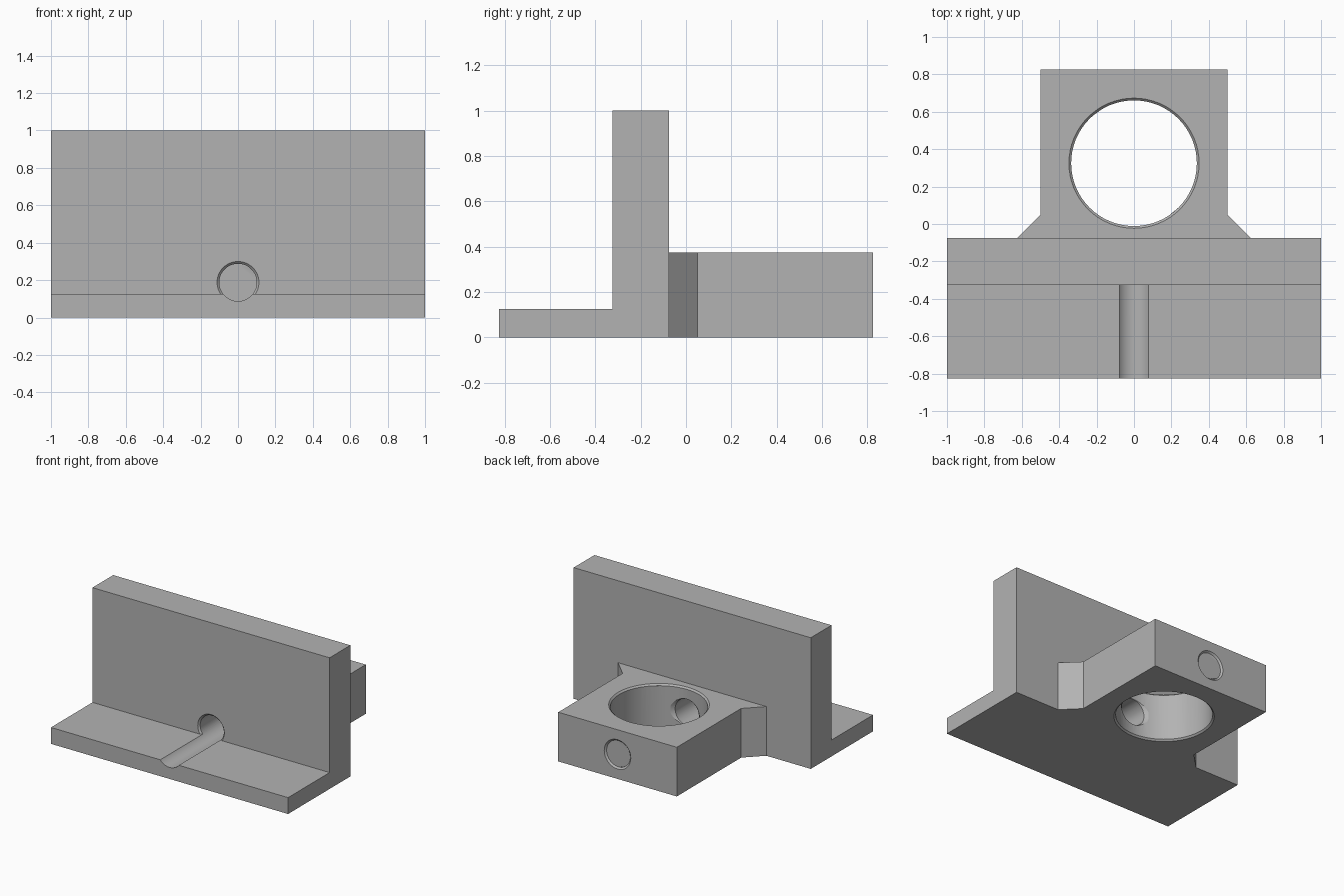
import bpy, bmesh, math
from mathutils import Matrix, Vector

if "Cube" in bpy.data.objects:
    bpy.data.objects.remove(bpy.data.objects["Cube"], do_unlink=True)

grey = bpy.data.materials.new("plain grey")
grey.use_nodes = True
grey.diffuse_color = (0.45, 0.45, 0.45, 1)
grey.node_tree.nodes["Principled BSDF"].inputs["Base Color"].default_value = grey.diffuse_color


def make_object(name, bm):
    bmesh.ops.recalc_face_normals(bm, faces=bm.faces)
    mesh = bpy.data.meshes.new(name)
    bm.to_mesh(mesh)
    bm.free()
    mesh.materials.append(grey)
    obj = bpy.data.objects.new(name, mesh)
    bpy.context.collection.objects.link(obj)
    return obj


def prism(name, outline, offset):
    """Extrude a closed outline of points along an offset."""
    bm = bmesh.new()
    face = bm.faces.new([bm.verts.new(p) for p in outline])
    result = bmesh.ops.extrude_face_region(bm, geom=[face])
    moved = [v for v in result["geom"] if isinstance(v, bmesh.types.BMVert)]
    bmesh.ops.translate(bm, verts=moved, vec=offset)
    return make_object(name, bm)


def turned(name, start, end, r1, r2, floor=None):
    """Round cutter between two points, optionally trimmed below a height."""
    start, end = Vector(start), Vector(end)
    axis = end - start
    place = Matrix.Translation((start + end) / 2) @ axis.to_track_quat("Z", "Y").to_matrix().to_4x4()
    bm = bmesh.new()
    bmesh.ops.create_cone(bm, cap_ends=True, segments=64, radius1=r1,
                          radius2=r2, depth=axis.length, matrix=place)
    if floor is not None:
        bmesh.ops.bisect_plane(bm, geom=bm.verts[:] + bm.edges[:] + bm.faces[:],
                               plane_co=(0, 0, floor), plane_no=(0, 0, -1), clear_outer=True)
        bmesh.ops.holes_fill(bm, edges=[e for e in bm.edges if e.is_boundary])
    return make_object(name, bm)


def combine(target, tool, operation):
    mod = target.modifiers.new(tool.name, "BOOLEAN")
    mod.operation, mod.solver, mod.object = operation, "EXACT", tool
    bpy.context.view_layer.objects.active = target
    bpy.ops.object.modifier_apply(modifier=mod.name)
    bpy.data.objects.remove(tool, do_unlink=True)


# Angle section: front flange and upright wall
flange, top, front, wall, back = 0.125, 1.0, -0.825, -0.325, -0.075
section = [(front, 0), (back, 0), (back, top), (wall, top), (wall, flange), (front, flange)]
bracket = prism("clamp_bracket", [(-1, y, z) for y, z in section], (2, 0, 0))

# Rear block with flared root, reaching into the wall
half = [(0.5, 0.825), (0.5, 0.05), (0.625, back), (0.625, -0.2)]
outline = half + [(-x, y) for x, y in reversed(half)]
block = prism("rear_block", [(x, y, 0) for x, y in outline], (0, 0, 0.375))
combine(bracket, block, "UNION")

# Vertical bore with chamfered rims
bore_y, bore_r, lip = 0.325, 0.336, 0.012
combine(bracket, turned("bore", (0, bore_y, -0.1), (0, bore_y, 0.5), bore_r, bore_r), "DIFFERENCE")
for z, inward in ((0, 1), (0.375, -1)):
    rim = turned("bore_rim", (0, bore_y, z - inward * lip), (0, bore_y, z + inward * lip),
                 bore_r + 2 * lip, bore_r)
    combine(bracket, rim, "DIFFERENCE")

# Horizontal screw hole, which also grooves the flange
hole_z, hole_r = 0.1875, 0.1
combine(bracket, turned("screw_hole", (0, -1, hole_z), (0, 1, hole_z), hole_r, hole_r), "DIFFERENCE")

# Chamfers where the screw hole opens: wall, bore sides and back face
for y, inward, floor in ((wall, 1, flange), (0, -1, None), (0.65, 1, None), (0.825, -1, None)):
    mouth = turned("hole_mouth", (0, y - inward * lip, hole_z), (0, y + inward * lip, hole_z),
                   hole_r + 2 * lip, hole_r, floor)
    combine(bracket, mouth, "DIFFERENCE")

bpy.ops.object.select_all(action="DESELECT")
bracket.select_set(True)
bpy.context.view_layer.objects.active = bracket
bpy.ops.object.shade_smooth_by_angle(angle=math.radians(25))
